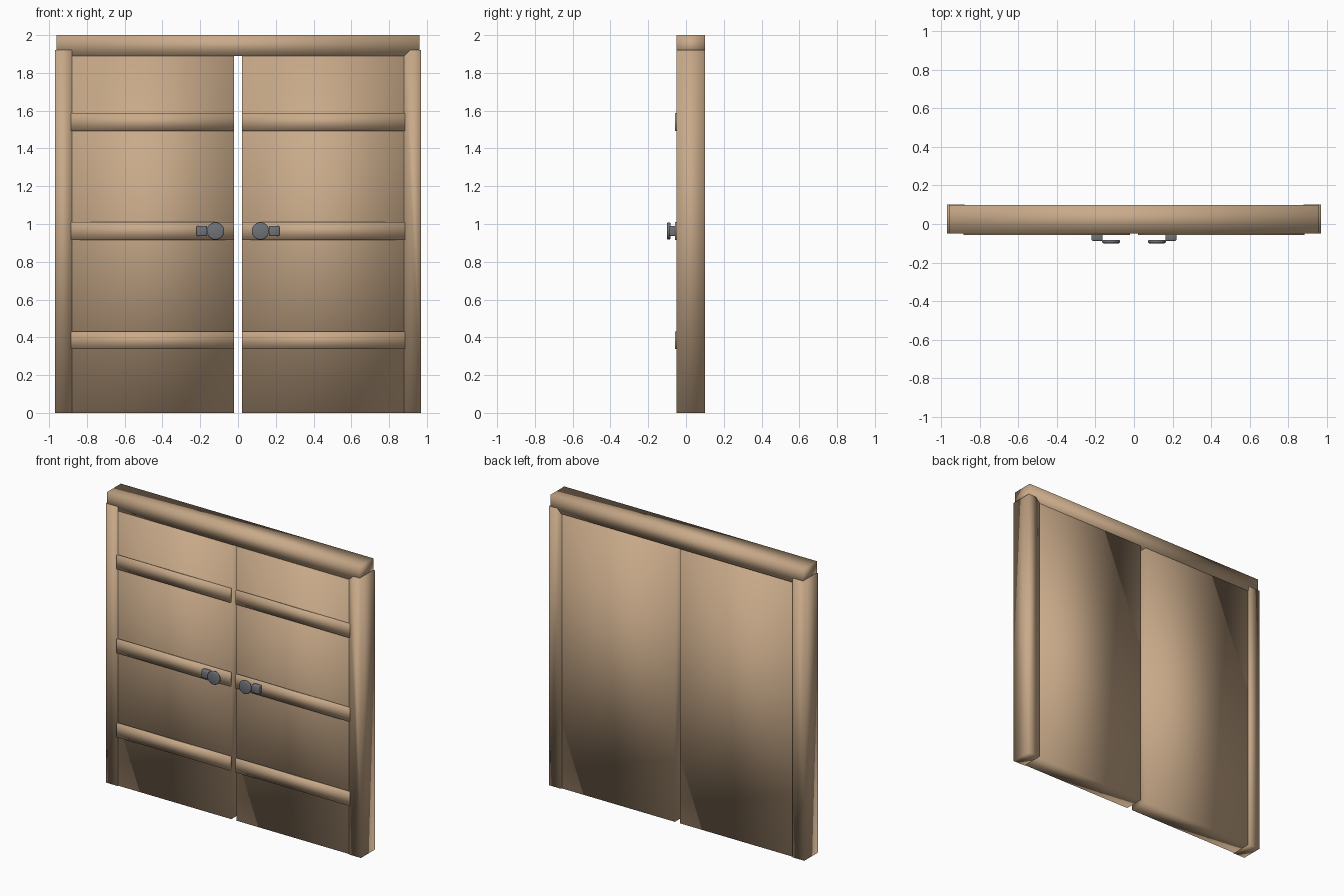
import bpy, bmesh, math
from mathutils import Matrix

if "Cube" in bpy.data.objects:
    bpy.data.objects.remove(bpy.data.objects["Cube"])

wood = bpy.data.materials.new("wood")
wood.diffuse_color = (0.58, 0.40, 0.25, 1)
wood.use_nodes = True
wood.node_tree.nodes["Principled BSDF"].inputs["Base Color"].default_value = wood.diffuse_color
metal = bpy.data.materials.new("dark_metal")
metal.diffuse_color = (0.16, 0.17, 0.19, 1)
metal.use_nodes = True
metal.node_tree.nodes["Principled BSDF"].inputs["Base Color"].default_value = metal.diffuse_color


def finish(name, bm, mat, bevel=0):
    bmesh.ops.recalc_face_normals(bm, faces=bm.faces[:])
    for f in bm.faces:
        f.smooth = True
    me = bpy.data.meshes.new(name)
    bm.to_mesh(me)
    bm.free()
    ob = bpy.data.objects.new(name, me)
    bpy.context.collection.objects.link(ob)
    me.materials.append(mat)
    if bevel:
        mod = ob.modifiers.new("bevel", "BEVEL")
        mod.width = bevel
        mod.segments = 2
    return ob


def prism(name, outline, y0, y1, mat, bevel=0):
    """Extrude an x-z outline from y0 to y1."""
    bm = bmesh.new()
    face = bm.faces.new([bm.verts.new((x, y0, z)) for x, z in outline])
    ext = bmesh.ops.extrude_face_region(bm, geom=[face])
    for v in ext["geom"]:
        if isinstance(v, bmesh.types.BMVert):
            v.co.y = y1
    return finish(name, bm, mat, bevel)


def box(name, x0, x1, y0, y1, z0, z1, mat, bevel=0):
    return prism(name, [(x0, z0), (x1, z0), (x1, z1), (x0, z1)], y0, y1, mat, bevel)


# Lintel across the top
box("lintel", -0.96, 0.96, -0.049, 0.0995, 1.89, 2.0, wood)

# Frame posts, the right one with a clipped inner corner
box("left_post", -0.97, -0.88, -0.05, 0.10, 0, 1.92, wood)
prism("right_post", [(0.88, 0), (0.97, 0), (0.97, 1.92), (0.91, 1.92), (0.88, 1.89)],
      -0.05, 0.10, wood)

for s, side in ((-1, "left"), (1, "right")):
    def span(a, b):
        return sorted((s * a, s * b))

    # Door leaf, nearly flush with the frame
    box(side + "_door", *span(0.02, 0.882), -0.044, 0.092, 0, 1.892, wood)

    # Cross battens
    for i, z in enumerate((0.385, 0.963, 1.54)):
        box(f"{side}_batten_{i + 1}", *span(0.02, 0.885), -0.057, -0.04,
            z - 0.047, z + 0.047, wood)

    # Handle neck
    box(side + "_handle_neck", *span(0.163, 0.22), -0.088, -0.05, 0.936, 0.99, metal, 0.006)

    # Handle knob: flat disc with a rounded rim
    bm = bmesh.new()
    bmesh.ops.create_cone(bm, cap_ends=True, segments=24, radius1=0.046, radius2=0.046,
                          depth=0.018, matrix=Matrix.Translation((s * 0.119, -0.091, 0.963))
                          @ Matrix.Rotation(math.pi / 2, 4, "X"))
    finish(side + "_handle_knob", bm, metal, 0.006)
